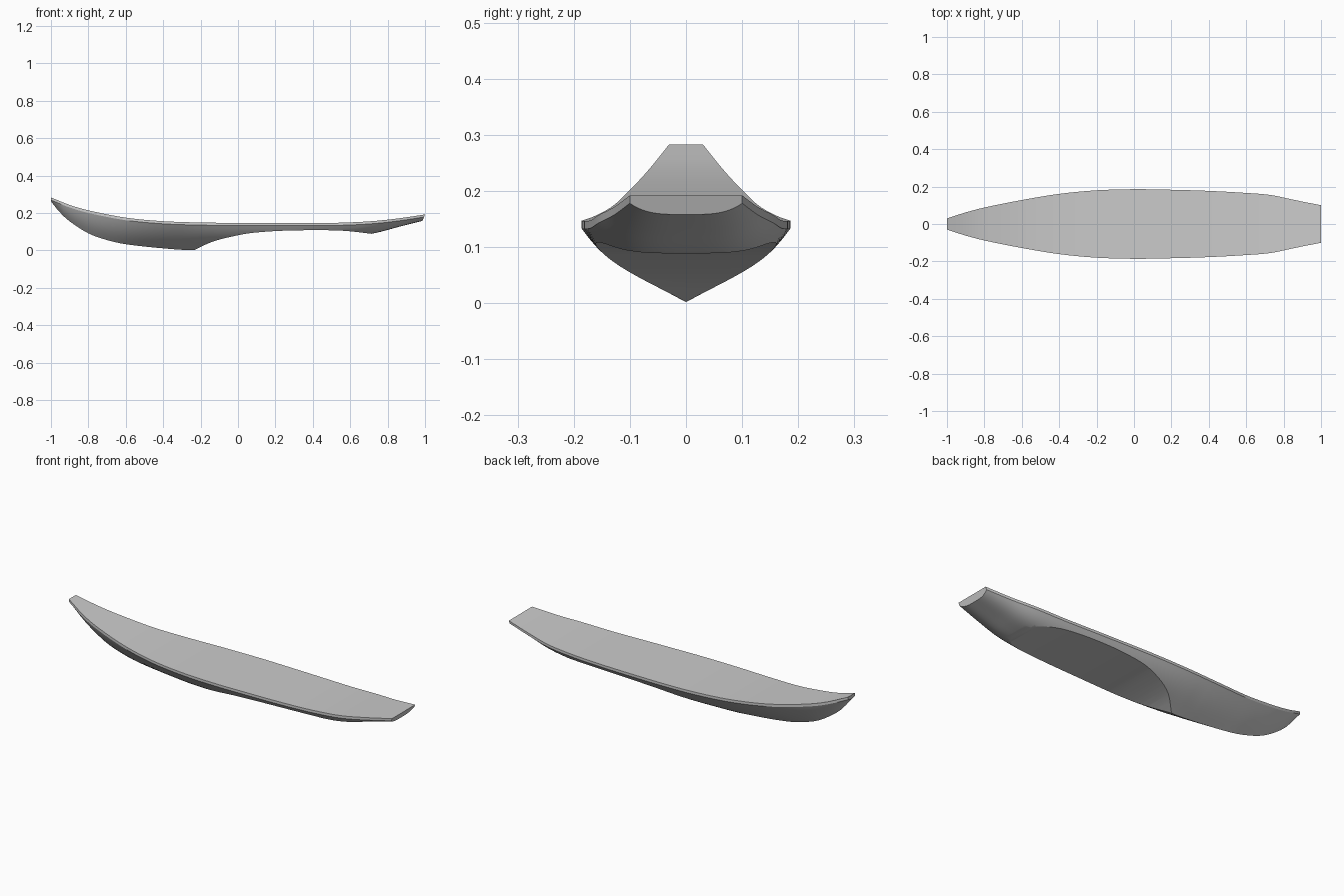
import bpy, bmesh

if "Cube" in bpy.data.objects:
    bpy.data.objects.remove(bpy.data.objects["Cube"])

# Smooth curve through (x, value) points
def curve(pts, x):
    n = len(pts)
    def slope(i):
        a, b = pts[max(i - 1, 0)], pts[min(i + 1, n - 1)]
        return (b[1] - a[1]) / (b[0] - a[0])
    i = 0
    while i < n - 2 and x > pts[i + 1][0]:
        i += 1
    (x0, v0), (x1, v1) = pts[i], pts[i + 1]
    h = x1 - x0
    t = (x - x0) / h
    return (v0 * (2*t**3 - 3*t**2 + 1) + v1 * (3*t**2 - 2*t**3)
            + h * slope(i) * (t**3 - 2*t**2 + t) + h * slope(i + 1) * (t**3 - t**2))

# Build a mesh object from matching closed rings, capped at both ends
def loft(name, rings):
    bm = bmesh.new()
    vs = [[bm.verts.new(p) for p in r] for r in rings]
    n = len(rings[0])
    for a, b in zip(vs, vs[1:]):
        for i in range(n):
            j = (i + 1) % n
            bm.faces.new((a[i], a[j], b[j], b[i]))
    bm.faces.new(vs[0])
    bm.faces.new(vs[-1])
    bmesh.ops.recalc_face_normals(bm, faces=bm.faces)
    me = bpy.data.meshes.new(name)
    bm.to_mesh(me)
    bm.free()
    ob = bpy.data.objects.new(name, me)
    bpy.context.collection.objects.link(ob)
    return ob

# Hull lines: deck half width, deck height, keel height
WIDTH = [(-1, .03), (-.9, .062), (-.8, .088), (-.6, .128), (-.4, .161), (-.2, .18), (0, .186),
         (.2, .183), (.4, .177), (.6, .166), (.73, .155), (.86, .128), (1, .10)]
DECK = [(-1, .283), (-.9, .243), (-.8, .214), (-.6, .175), (-.4, .156), (-.2, .149), (0, .147),
        (.5, .147), (.7, .155), (.85, .17), (1, .192)]
KEEL = [(-1, .262), (-.95, .2), (-.9, .155), (-.8, .091), (-.7, .055), (-.6, .033), (-.4, .011),
        (-.23, .002), (.2, .03), (.5, .062), (.71, .088), (.85, .122), (1, .158)]
SEG = 14
RAIL = .014

def section(x):
    w, zt, zk = curve(WIDTH, x), curve(DECK, x), curve(KEEL, x)
    zr = zt - RAIL
    k = min(max((x + .3) / .9, 0), 1)           # V-shaped forward, rounded aft
    tilt = max(0, (x - .8) / .2) * .4           # raked transom
    pts = [(-w, zt)]
    for i in range(-SEG, SEG + 1):
        u = abs(i) / SEG
        f = (1 - k) * (.75 * u + .25 * u**3) + k * u**3.6
        pts.append((w * i / SEG, min(zk, zr) + (zr - min(zk, zr)) * f))
    pts.append((w, zt))
    return [(x - tilt * (zt - z), y, z) for y, z in pts]

N = 60
hull = loft("hull", [section(-1 + 2 * i / N) for i in range(N + 1)])

# Scooped-out underside, straight across the beam
SCOOP = [(-.29, -.03), (-.23, .003), (-.137, .046), (0, .081), (.09, .095), (.27, .106),
         (.54, .106), (.71, .089), (.85, .066)]
M = 40
xs = [-.29 + 1.14 * i / M for i in range(M + 1)]
outline = [(x, curve(SCOOP, x)) for x in xs] + [(.85, -.2), (-.29, -.2)]
cutter = loft("scoop_cutter", [[(x, y, z) for x, z in outline] for y in (-.4, .4)])
cutter.hide_render = True

bpy.context.view_layer.objects.active = hull
hull.select_set(True)
mod = hull.modifiers.new("scoop", "BOOLEAN")
mod.operation = "DIFFERENCE"
mod.solver = "EXACT"
mod.object = cutter
bpy.ops.object.modifier_apply(modifier=mod.name)
bpy.data.objects.remove(cutter)

# Smooth shading with crisp deck, keel and scoop edges
bpy.ops.object.shade_smooth_by_angle(angle=.4)
